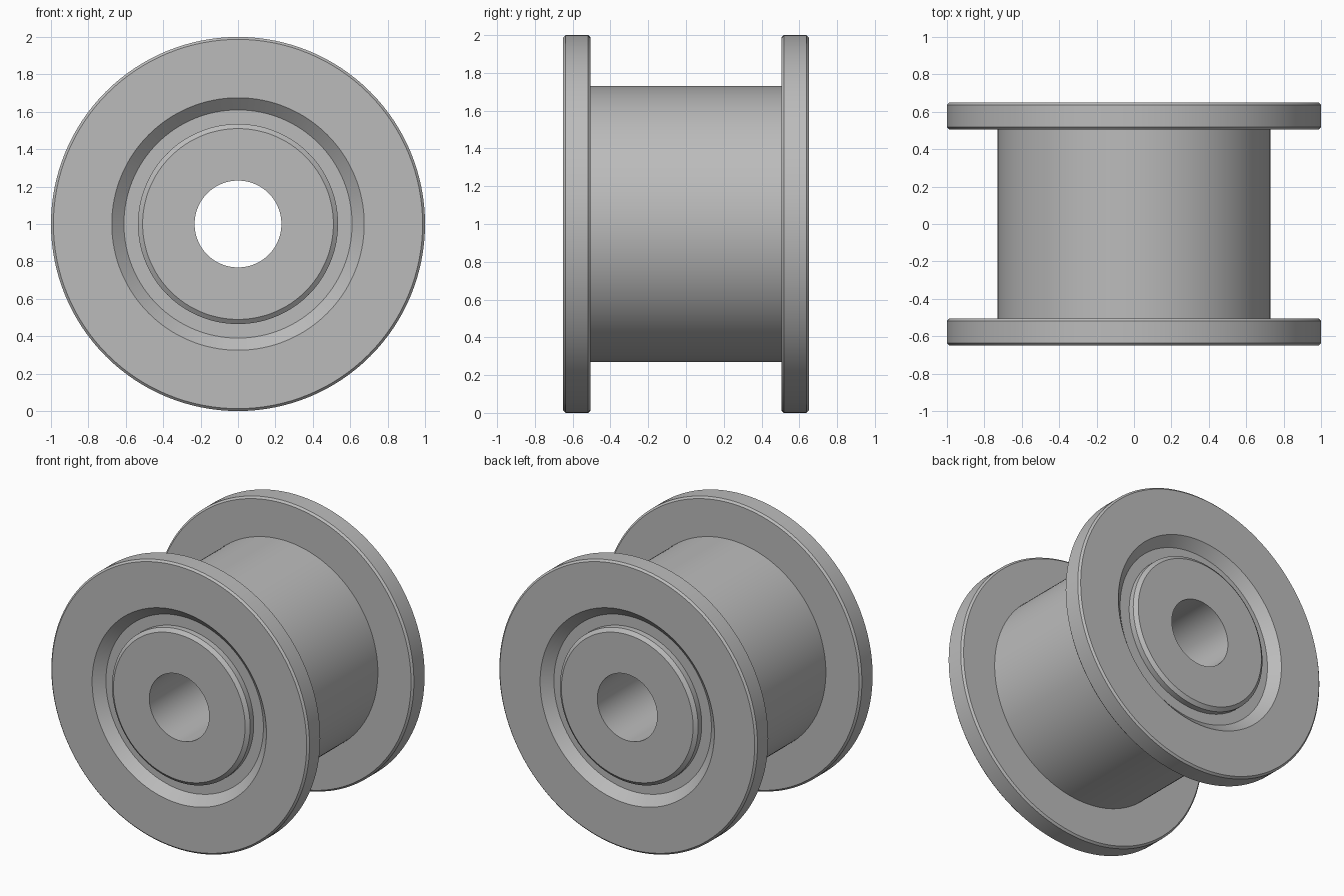
import bpy, bmesh, math

# Remove the default object
cube = bpy.data.objects.get("Cube")
if cube:
    bpy.data.objects.remove(cube)

# Single plain metal colour
metal = bpy.data.materials.new("plain grey")
metal.use_nodes = True
GREY = (0.5, 0.5, 0.5, 1)
metal.diffuse_color = GREY
metal.node_tree.nodes["Principled BSDF"].inputs["Base Color"].default_value = GREY

SEGMENTS = 128
HALF = 0.65        # half width of the spool
INNER = 0.505      # inner face of each flange
CHAMFER = 0.013
RECESS = 0.06      # depth of the ring groove


def lathe(name, profile):
    """Revolve a closed (radius, y) profile about the y axis."""
    bm = bmesh.new()
    verts = [bm.verts.new((r, y, 0)) for r, y in profile]
    edges = [bm.edges.new((a, b)) for a, b in zip(verts, verts[1:] + verts[:1])]
    bmesh.ops.spin(bm, geom=verts + edges, cent=(0, 0, 0), axis=(0, 1, 0),
                   angle=math.tau, steps=SEGMENTS, use_merge=True)
    bmesh.ops.remove_doubles(bm, verts=bm.verts, dist=1e-5)
    bmesh.ops.recalc_face_normals(bm, faces=bm.faces)
    mesh = bpy.data.meshes.new(name)
    bm.to_mesh(mesh)
    bm.free()
    obj = bpy.data.objects.new(name, mesh)
    bpy.context.collection.objects.link(obj)
    obj.location.z = 1
    mesh.materials.append(metal)
    bpy.ops.object.select_all(action="DESELECT")
    obj.select_set(True)
    bpy.context.view_layer.objects.active = obj
    bpy.ops.object.shade_smooth_by_angle(angle=math.radians(20))
    return obj


# Half profile: bore, boss, ring groove, flange rim, core
half = [
    (0.232, HALF),                       # bore mouth
    (0.51, HALF),                        # boss face
    (0.535, HALF - 0.02),                # boss chamfer
    (0.535, HALF - RECESS),              # groove floor, inner edge
    (0.61, HALF - RECESS),               # groove floor, outer edge
    (0.675, HALF),                       # tapered groove wall
    (1 - CHAMFER, HALF),                 # flange face
    (1, HALF - CHAMFER),                 # outer rim chamfer
    (1, INNER + CHAMFER),
    (1 - CHAMFER, INNER),                # inner rim chamfer
    (0.73, INNER),                       # meets the core
]

# Mirror the half profile to close the whole spool
lathe("spool", half + [(r, -y) for r, y in reversed(half)])
